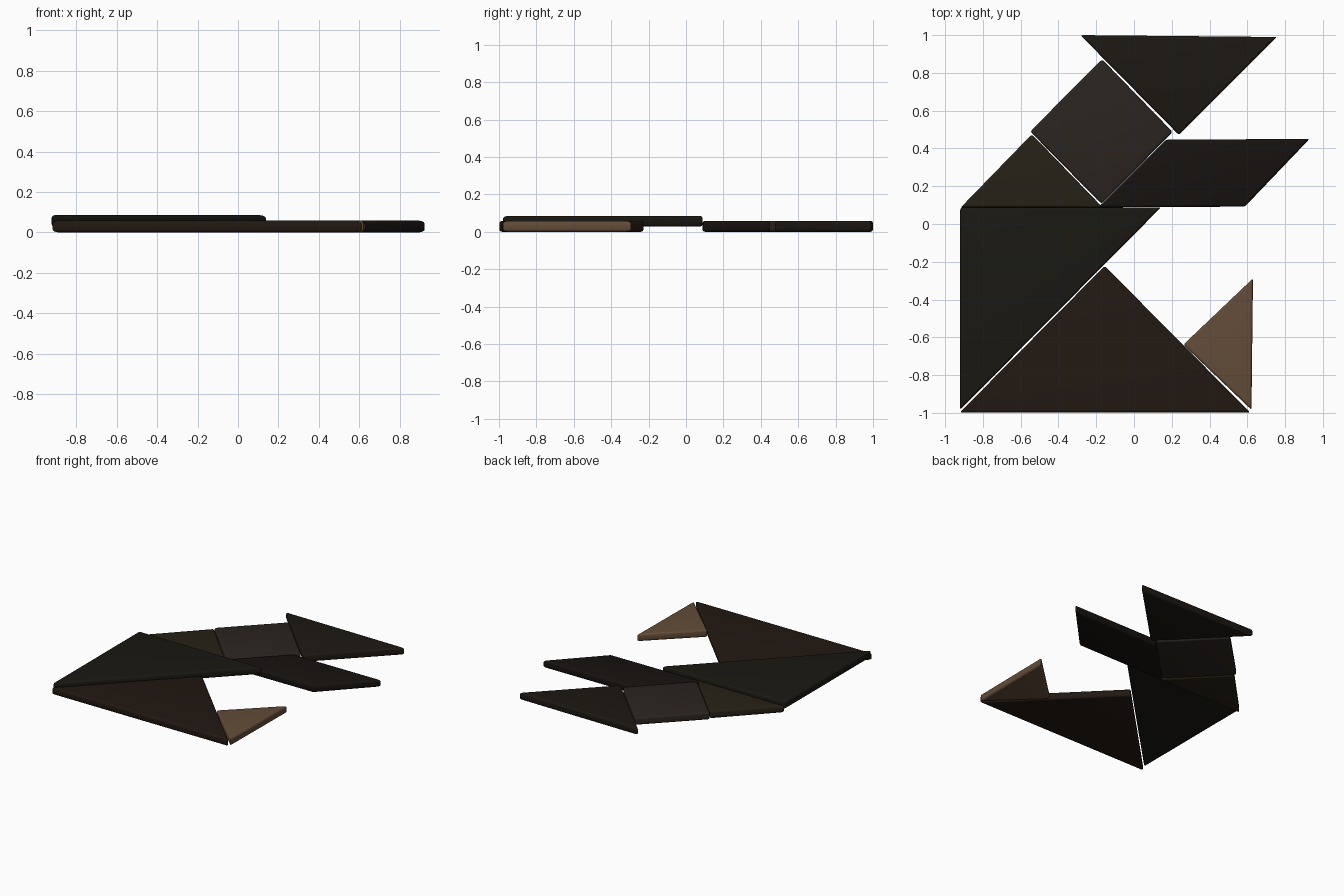
import bpy, bmesh

if "Cube" in bpy.data.objects:
    bpy.data.objects.remove(bpy.data.objects["Cube"])

THICK = 0.058
BEVEL = 0.014


def tile(name, points, color, z=0.0):
    """Flat puzzle tile with rounded edges."""
    bm = bmesh.new()
    low = [bm.verts.new((x, y, z)) for x, y in points]
    high = [bm.verts.new((x, y, z + THICK)) for x, y in points]
    bm.faces.new(low)
    bm.faces.new(high)
    n = len(points)
    for i in range(n):
        j = (i + 1) % n
        bm.faces.new((low[i], low[j], high[j], high[i]))
    bmesh.ops.recalc_face_normals(bm, faces=bm.faces)
    bmesh.ops.bevel(bm, geom=bm.edges[:], offset=BEVEL, segments=4,
                    profile=0.5, affect='EDGES')
    mesh = bpy.data.meshes.new(name)
    bm.to_mesh(mesh)
    bm.free()
    obj = bpy.data.objects.new(name, mesh)
    bpy.context.collection.objects.link(obj)
    mat = bpy.data.materials.new(name + "_wood")
    mat.diffuse_color = (*color, 1)
    mat.use_nodes = True
    mat.node_tree.nodes["Principled BSDF"].inputs["Base Color"].default_value = mat.diffuse_color
    mesh.materials.append(mat)
    bpy.context.view_layer.objects.active = obj
    obj.select_set(True)
    bpy.ops.object.shade_smooth_by_angle(angle=0.6)
    obj.select_set(False)


# Two large triangles; the left one rests slightly higher
tile("large_triangle_left", [(-0.92, 0.088), (0.143, 0.088), (-0.922, -0.985)],
     (0.010, 0.009, 0.006), z=0.027)
tile("large_triangle_bottom", [(-0.922, -0.998), (0.615, -0.998), (-0.155, -0.222)],
     (0.015, 0.009, 0.006))

# Medium triangle at the top
tile("medium_triangle", [(-0.284, 1.0), (0.757, 0.99), (0.238, 0.471)],
     (0.012, 0.009, 0.006))

# Small triangles
tile("small_triangle_middle", [(-0.918, 0.087), (-0.165, 0.087), (-0.541, 0.475)],
     (0.020, 0.015, 0.008))
tile("small_triangle_right", [(0.63, -0.288), (0.622, -0.984), (0.261, -0.639)],
     (0.125, 0.072, 0.040))

# Square and parallelogram
tile("square", [(-0.169, 0.872), (0.205, 0.487), (-0.172, 0.106), (-0.55, 0.49)],
     (0.024, 0.018, 0.014))
tile("parallelogram", [(-0.19, 0.088), (0.587, 0.092), (0.929, 0.45), (0.17, 0.447)],
     (0.008, 0.006, 0.005))
